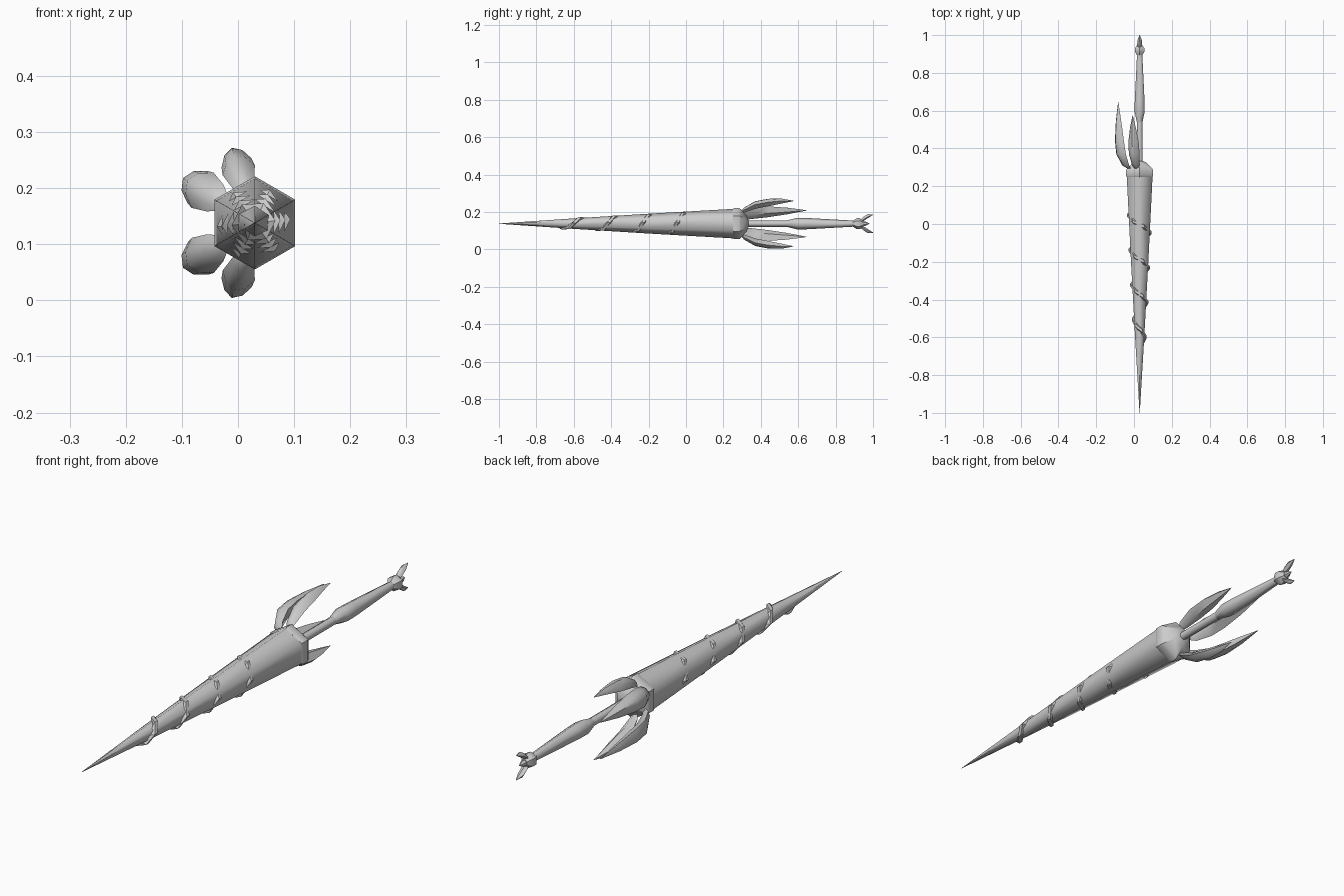
import bpy, bmesh, math
from mathutils import Vector

if "Cube" in bpy.data.objects:
    bpy.data.objects.remove(bpy.data.objects["Cube"])

CX, CZ = 0.03, 0.138          # long axis of the lance, parallel to y

steel = bpy.data.materials.new("pale_grey")
steel.diffuse_color = (0.6, 0.6, 0.6, 1)
steel.use_nodes = True
steel.node_tree.nodes["Principled BSDF"].inputs["Base Color"].default_value = steel.diffuse_color


def skin(name, rings, angle):
    """Bridge equal-sized rings of points, cap both ends."""
    bm = bmesh.new()
    loops = [[bm.verts.new(p) for p in ring] for ring in rings]
    n = len(loops[0])
    for a, b in zip(loops, loops[1:]):
        for i in range(n):
            j = (i + 1) % n
            bm.faces.new((a[i], a[j], b[j], b[i]))
    bm.faces.new(loops[0])
    bm.faces.new(loops[-1])
    bmesh.ops.remove_doubles(bm, verts=bm.verts, dist=0.00005)
    bmesh.ops.recalc_face_normals(bm, faces=bm.faces)
    me = bpy.data.meshes.new(name)
    bm.to_mesh(me)
    bm.free()
    me.materials.append(steel)
    ob = bpy.data.objects.new(name, me)
    bpy.context.collection.objects.link(ob)
    bpy.ops.object.select_all(action='DESELECT')
    ob.select_set(True)
    bpy.context.view_layer.objects.active = ob
    bpy.ops.object.shade_smooth_by_angle(angle=math.radians(angle))
    return ob


def lathe(name, profile, angle, sides=6):
    """Profile of (y, radius) turned round the axis, a corner on top."""
    rings = []
    for y, r in profile:
        rings.append([(CX + r * math.cos(math.pi / 2 + math.tau * i / sides), y,
                       CZ + r * math.sin(math.pi / 2 + math.tau * i / sides))
                      for i in range(sides)])
    return skin(name, rings, angle)


def leaf(name, direction, stations):
    """Curved leaf: stations of (y, distance from axis, half width, half thickness)."""
    a = math.radians(direction)
    out = Vector((math.cos(a), 0, math.sin(a)))
    side = Vector((-math.sin(a), 0, math.cos(a)))
    section = [(-1, -0.3), (-0.6, 0.6), (0, 1), (0.6, 0.6), (1, -0.3), (0, -1)]
    rings = [[Vector((CX, y, CZ)) + out * (r + v * t) + side * (u * w)
              for u, v in section] for y, r, w, t in stations]
    return skin(name, rings, 50)


# Long hexagonal blade, flange and hub
lathe("blade_cone", [(-1, 0.0008), (-0.6, 0.028), (-0.2, 0.053), (0.255, 0.079)], 65)
lathe("flange", [(0.25, 0.079), (0.257, 0.083), (0.285, 0.083), (0.292, 0.078),
                 (0.325, 0.042), (0.333, 0.02)], 35)

# Thin shaft, swelling grip and end collar
lathe("shaft", [(0.32, 0.017), (0.56, 0.017)], 65)
lathe("grip", [(0.535, 0.016), (0.595, 0.031), (0.65, 0.03), (0.9, 0.016)], 65)
lathe("collar", [(0.89, 0.014), (0.912, 0.029), (0.93, 0.029), (0.95, 0.014)], 40)

# Spiral band, sinking into the blade as it climbs
band = []
PITCH, STEPS = 0.184, 6
for i in range(int(4.2 * STEPS) + 1):
    turn = i / STEPS
    y = -0.69 + PITCH * turn
    ang = math.pi / 2 + math.tau * (y + 0.555) / PITCH
    cone_r = 0.079 * (y + 1) / 1.255 + 0.002
    lift = 0.011 - 0.011 * (y + 0.69) / 0.75
    if i == 0:
        lift = -0.002
    half = 0.017 - 0.004 * turn / 4.2
    ring = []
    for dy, dr in ((-half, -0.008), (-half * 0.5, lift), (half * 0.5, lift), (half, -0.008)):
        r = cone_r + dr
        ring.append((CX + r * math.cos(ang), y + dy, CZ + r * math.sin(ang)))
    band.append(ring)
skin("spiral_band", band, 40)

# Two large and two small leaves fanned on one side of the hub
large = [(0.285, 0.055, 0.006, 0.005), (0.31, 0.088, 0.028, 0.016),
         (0.37, 0.117, 0.037, 0.025), (0.44, 0.127, 0.034, 0.024),
         (0.54, 0.132, 0.021, 0.015), (0.645, 0.134, 0.001, 0.001)]
small = [(0.285, 0.052, 0.005, 0.005), (0.31, 0.075, 0.02, 0.014),
         (0.37, 0.104, 0.03, 0.021), (0.44, 0.118, 0.028, 0.021),
         (0.51, 0.126, 0.016, 0.014), (0.575, 0.127, 0.001, 0.001)]
for name, direction, shape in (("upper_large_leaf", 148, large), ("lower_large_leaf", 212, large),
                               ("upper_small_leaf", 107, small), ("lower_small_leaf", 253, small)):
    leaf(name, direction, shape)

# Forked finial: two splayed buds and a short middle one
bud = [(0.925, 0.008, 0.006, 0.006), (0.95, 0.026, 0.013, 0.011),
       (0.972, 0.04, 0.012, 0.011), (1.0, 0.048, 0.001, 0.001)]
for name, direction in (("upper_bud", 90), ("lower_bud", 270)):
    leaf(name, direction, bud)
lathe("middle_bud", [(0.935, 0.01), (0.958, 0.012), (0.98, 0.001)], 50)
